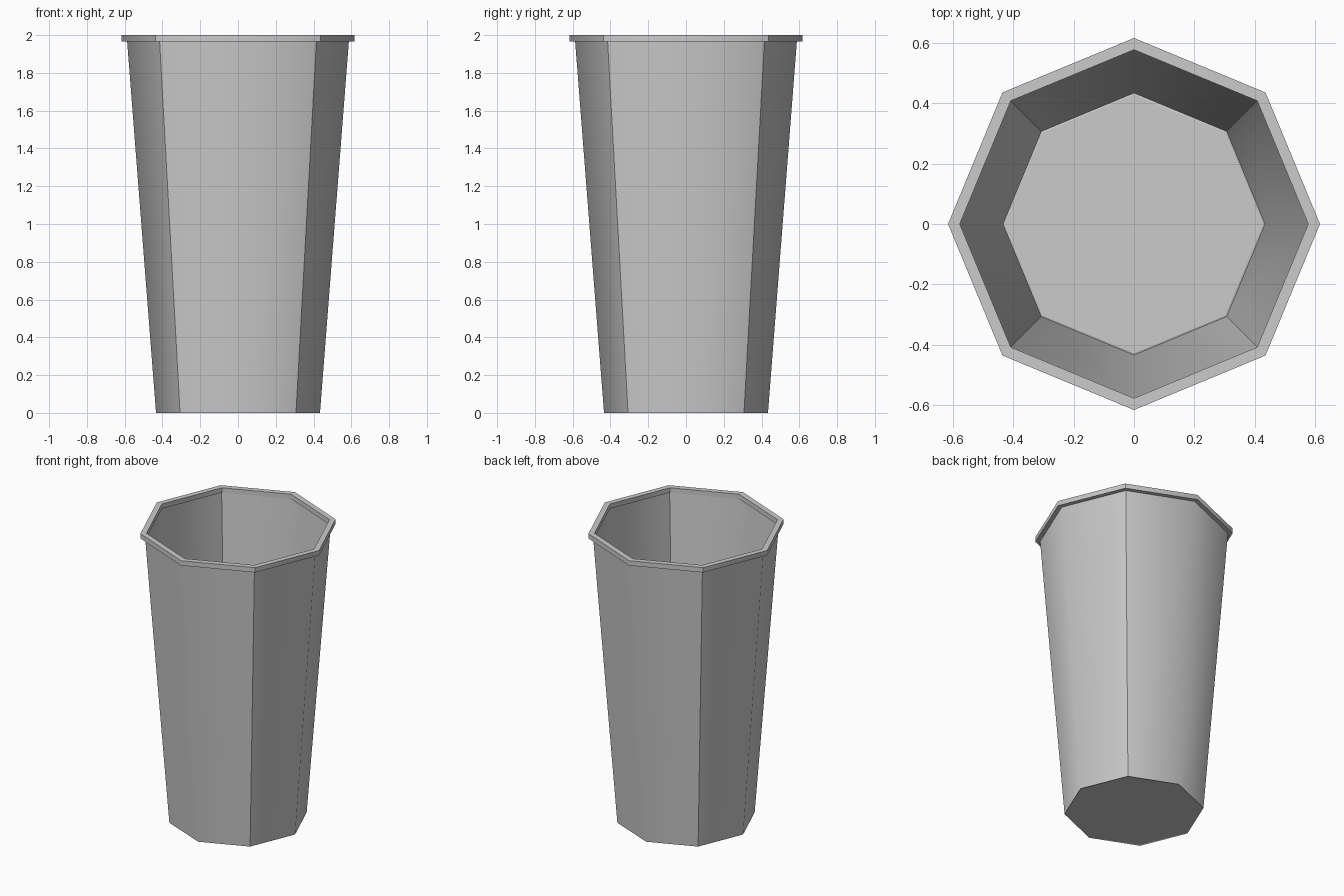
import bpy, bmesh
from math import cos, sin, pi

if "Cube" in bpy.data.objects:
    bpy.data.objects.remove(bpy.data.objects["Cube"])

SIDES = 8


def lathe(name, profile, closed=False, cap_end=False):
    """Sweep (radius, z) points round an octagon; corners on the diagonals stay sharp."""
    bm = bmesh.new()
    rings = [[bm.verts.new((r * cos(2 * pi * i / SIDES), r * sin(2 * pi * i / SIDES), z))
              for i in range(SIDES)] for r, z in profile]
    pairs = list(zip(rings, rings[1:])) + ([(rings[-1], rings[0])] if closed else [])
    for a, b in pairs:
        for i in range(SIDES):
            j = (i + 1) % SIDES
            bm.faces.new((a[i], a[j], b[j], b[i])).smooth = True
    if cap_end:
        bm.faces.new(rings[-1])
    if closed:
        bmesh.ops.recalc_face_normals(bm, faces=bm.faces)
    # ring edges and diagonal corners sharp, corners on the axes smooth
    for ring in rings:
        for i in range(SIDES):
            bm.edges.get((ring[i], ring[(i + 1) % SIDES])).smooth = False
    for a, b in pairs:
        for i in range(1, SIDES, 2):
            bm.edges.get((a[i], b[i])).smooth = False
    mesh = bpy.data.meshes.new(name)
    bm.to_mesh(mesh)
    bm.free()
    obj = bpy.data.objects.new(name, mesh)
    bpy.context.collection.objects.link(obj)
    return obj


# tapered thin wall
lathe("cup_wall", [(0.434, 0.0), (0.587, 1.967)])

# floor, slightly recessed above the wall's lower edge
lathe("cup_floor", [(0.4345, 0.008), (0.429, 0.01)], cap_end=True)

# square-section lip round the mouth
lathe("cup_rim", [(0.617, 1.967), (0.617, 2.0), (0.578, 2.0), (0.578, 1.967)], closed=True)
